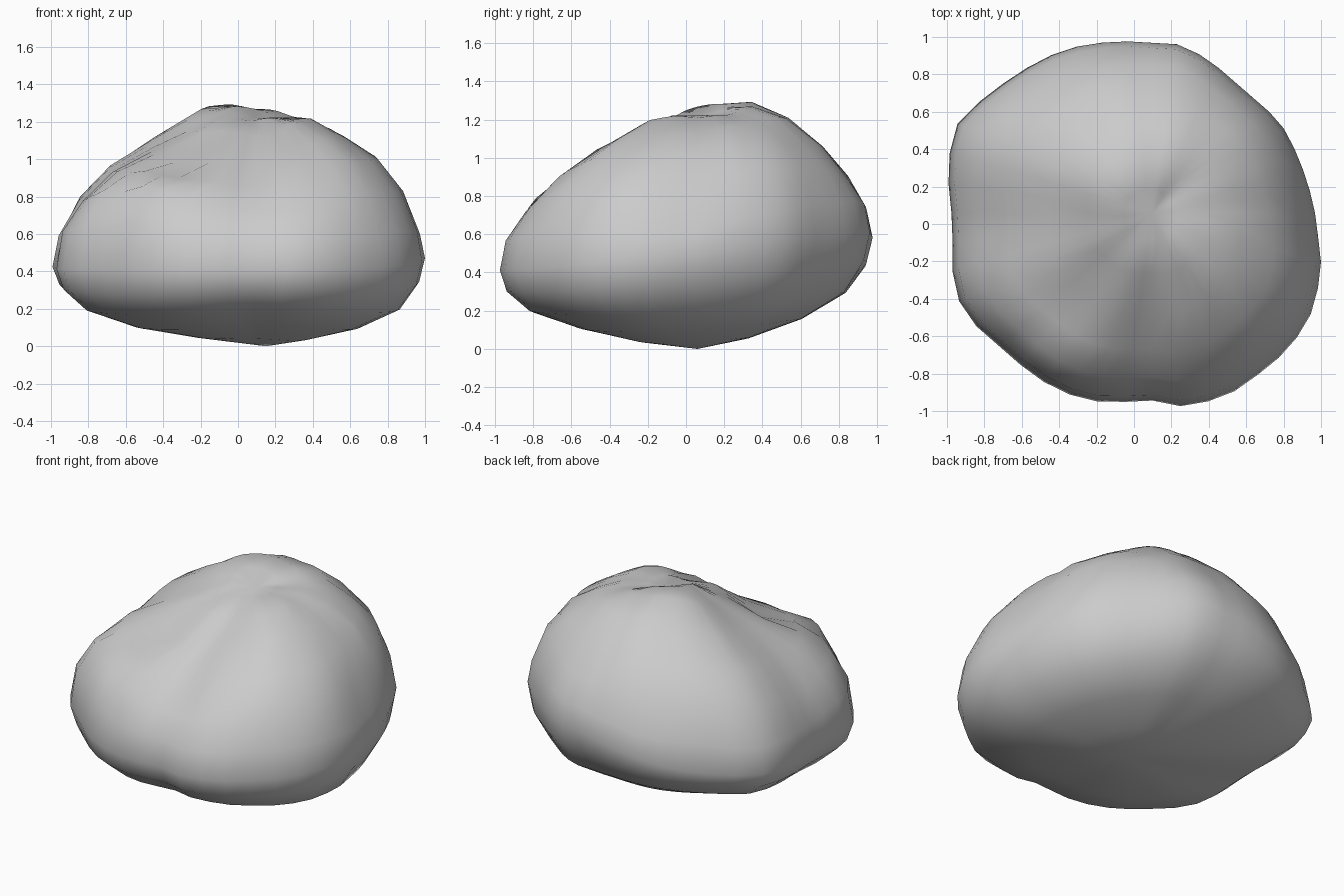
import bpy, bmesh, math
from mathutils import Vector, noise

if "Cube" in bpy.data.objects:
    bpy.data.objects.remove(bpy.data.objects["Cube"])

CX, CY = 0.10, 0.06          # axis of the boulder
SEG = 44

# widest outline seen from above, as polar samples around the axis
outline = [(1, -.2), (.97, .05), (.93, .22), (.87, .38), (.78, .55), (.55, .75), (.4, .88), (.25, .96),
           (-.1, .98), (-.3, .95), (-.48, .89), (-.63, .8), (-.8, .68), (-.96, .52), (-1, .3), (-.97, 0),
           (-.97, -.36), (-.85, -.54), (-.53, -.82), (-.35, -.91), (-.15, -.96), (.08, -.94), (.28, -.98),
           (.5, -.92), (.67, -.8), (.83, -.67), (.94, -.5), (.99, -.32)]


def outline_radius(a):
    d = Vector((math.cos(a), math.sin(a)))
    for i, p in enumerate(outline):
        p = Vector(p) - Vector((CX, CY))
        q = Vector(outline[(i + 1) % len(outline)]) - Vector((CX, CY))
        e = q - p
        den = d.cross(e)
        if abs(den) < 1e-9:
            continue
        t, s = p.cross(e) / den, p.cross(d) / den
        if t > 0 and -1e-6 <= s <= 1 + 1e-6:
            return t
    return 1.0


# ring width as a fraction of the outline, and ring heights in 8 directions
widths = [.3, .6, .85, .965, 1, .97, .87, .72, .52, .32, .14]
heights = [
    [.04, .10, .21, .37, .50, .63, .83, 1.01, 1.13, 1.19, 1.22],   # right
    [.05, .13, .25, .42, .59, .75, .94, 1.08, 1.18, 1.23, 1.24],   # back right
    [.06, .16, .30, .46, .60, .74, .90, 1.05, 1.21, 1.28, 1.29],   # back
    [.05, .14, .26, .36, .46, .63, .86, 1.03, 1.16, 1.26, 1.28],   # back left
    [.05, .11, .21, .32, .42, .58, .76, .93, 1.07, 1.17, 1.26],    # left
    [.04, .09, .17, .28, .41, .63, .83, .92, 1.01, 1.13, 1.21],    # front left
    [.04, .11, .20, .30, .41, .57, .72, .86, 1.01, 1.13, 1.20],    # front
    [.03, .09, .18, .30, .43, .61, .82, .99, 1.11, 1.18, 1.20],    # front right
]
# local lumps and dents on the upper side: x, y, size, height
lumps = [(-.30, -.40, .11, -.05), (.10, -.34, .08, -.05), (.40, -.04, .12, .03),
         (-.42, -.62, .14, .03), (.0, -.18, .12, .03), (.65, -.25, .12, -.02), (-.1, .25, .13, .02),
         (.12, .1, .06, -.03)]


def ring_height(k, a):
    # smooth periodic blend between neighbouring directions
    t = (a / (math.pi / 4)) % 8
    i = int(t)
    f = t - i
    p0, p1, p2, p3 = (heights[(i + j) % 8][k] for j in (-1, 0, 1, 2))
    return p1 + .5 * f * (p2 - p0 + f * (2 * p0 - 5 * p1 + 4 * p2 - p3 + f * (3 * (p1 - p2) + p3 - p0)))


bm = bmesh.new()
bottom = bm.verts.new((CX + .05, CY, 0))
rings = []
for k, w in enumerate(widths):
    ring = []
    for s in range(SEG):
        a = 2 * math.pi * s / SEG
        r = outline_radius(a) * w
        x, y, z = CX + r * math.cos(a), CY + r * math.sin(a), ring_height(k, a)
        if k > 4:
            z += sum(h * math.exp(-((x - u) ** 2 + (y - v) ** 2) / (2 * c * c)) for u, v, c, h in lumps)
            z += .03 * noise.noise(Vector((x, y, z)) * 6)
        ring.append(bm.verts.new((x, y, min(z, 1.305))))
    rings.append(ring)
top = bm.verts.new((CX, CY, 1.22))

# skin the rings and close both poles
for s in range(SEG):
    n = (s + 1) % SEG
    bm.faces.new((bottom, rings[0][n], rings[0][s]))
    bm.faces.new((top, rings[-1][s], rings[-1][n]))
    for lo, hi in zip(rings, rings[1:]):
        bm.faces.new((lo[s], lo[n], hi[n], hi[s]))
bmesh.ops.recalc_face_normals(bm, faces=bm.faces)
for f in bm.faces:
    f.smooth = True

mesh = bpy.data.meshes.new("boulder")
bm.to_mesh(mesh)
bm.free()
boulder = bpy.data.objects.new("boulder", mesh)
bpy.context.collection.objects.link(boulder)
